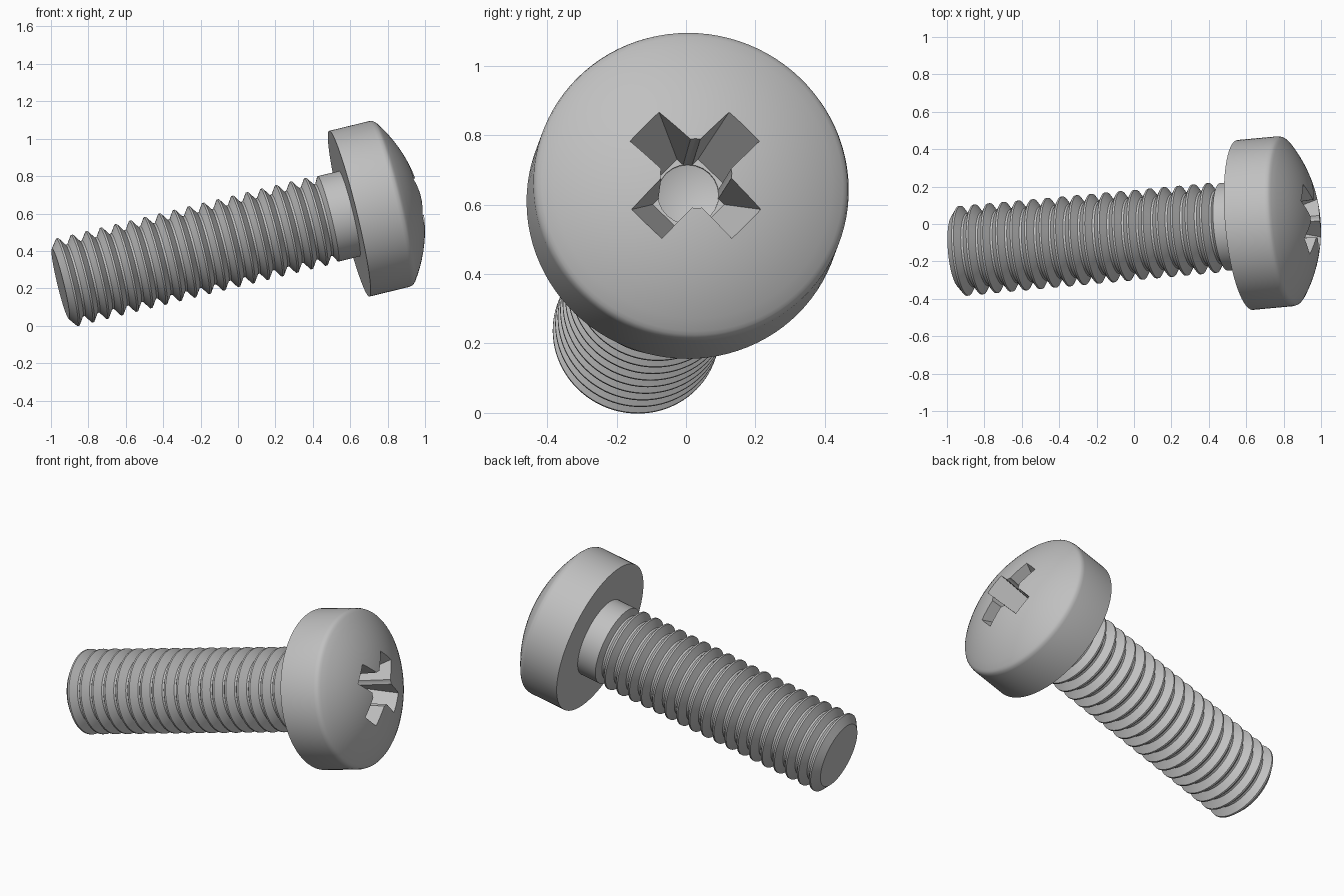
import bpy, bmesh, math
from mathutils import Matrix, Vector

old = bpy.data.objects.get("Cube")
if old:
    bpy.data.objects.remove(old, do_unlink=True)

steel = bpy.data.materials.new("grey steel")
steel.use_nodes = True
GREY = (0.53, 0.53, 0.53, 1)
steel.diffuse_color = GREY
steel.node_tree.nodes["Principled BSDF"].inputs["Base Color"].default_value = GREY

# Screw axis runs from tip to head; local z = 0 is the underside of the head
axis = Vector((1, 0.092, 0.243)).normalized()
side = Vector((-axis.y, axis.x, 0)).normalized()
frame = Matrix((side, axis.cross(side), axis)).transposed().to_4x4()
frame.translation = Vector((0.595, -0.005, 0.599))

HEAD_R, RIM, DOME = 0.456, 0.235, 0.158
CREST, ROOT, PITCH, TURNS, TIP = 0.241, 0.198, 0.0806, 18, -1.595


def make_object(name, bm):
    bmesh.ops.recalc_face_normals(bm, faces=bm.faces)
    mesh = bpy.data.meshes.new(name)
    bm.to_mesh(mesh)
    bm.free()
    mesh.materials.append(steel)
    obj = bpy.data.objects.new(name, mesh)
    bpy.context.collection.objects.link(obj)
    return obj


def lathe(name, profile, steps):
    bm = bmesh.new()
    verts = [bm.verts.new((r, 0, z)) for r, z in profile]
    edges = [bm.edges.new(pair) for pair in zip(verts, verts[1:])]
    bmesh.ops.spin(bm, geom=verts + edges, cent=(0, 0, 0), axis=(0, 0, 1),
                   angle=math.tau, steps=steps)
    bmesh.ops.remove_doubles(bm, verts=bm.verts, dist=1e-5)
    return make_object(name, bm)


# Whole body profile: flat tip, thread rings, plain neck, flat underside, rim
profile = [(0, TIP), (ROOT - 0.004, TIP)]
for i in range(TURNS):
    z = TIP + PITCH / 2 + i * PITCH
    profile += [(CREST, z - 0.005), (CREST, z + 0.005),
                (ROOT, z + PITCH / 2 - 0.006), (ROOT, z + PITCH / 2 + 0.006)]
profile += [(0.235, -0.118), (0.235, 0), (HEAD_R, 0), (HEAD_R, RIM - 0.015),
            (HEAD_R - 0.004, RIM + 0.003), (HEAD_R - 0.011, RIM + 0.012)]

# Spherical dome on the head
base = HEAD_R - 0.02
cap = DOME - 0.02
ball = (cap ** 2 + base ** 2) / (2 * cap)
spread = math.asin(base / ball)
for i in range(13):
    a = spread * (1 - i / 12)
    profile.append((ball * math.sin(a), RIM + DOME - ball + ball * math.cos(a)))
profile[-1] = (0, RIM + DOME)
screw = lathe("screw", profile, 96)

# Cutters for the cross recess: a round pit and two tapered bars
cutters = [lathe("recess_pit", [(0, 0.09), (0.088, 0.125), (0.107, 0.45), (0, 0.45)], 24)]
for turn in (45, 135):
    bm = bmesh.new()
    bmesh.ops.create_cube(bm, size=2)
    for v in bm.verts:
        top = v.co.z > 0
        v.co.x *= 0.245 if top else 0.095
        v.co.y *= 0.064 if top else 0.052
        v.co.z = 0.45 if top else 0.13
    bm.transform(Matrix.Rotation(math.radians(turn), 4, "Z"))
    cutters.append(make_object("recess_bar", bm))

bpy.ops.object.select_all(action="DESELECT")
bpy.context.view_layer.objects.active = screw
screw.select_set(True)
for cutter in cutters:
    cutter.hide_render = True
    mod = screw.modifiers.new("cut", "BOOLEAN")
    mod.operation, mod.solver, mod.object = "DIFFERENCE", "EXACT", cutter
    bpy.ops.object.modifier_apply(modifier=mod.name)
    bpy.data.objects.remove(cutter, do_unlink=True)

# Smooth curved faces, keep creases, then tilt into place
bpy.ops.object.shade_smooth_by_angle(angle=math.radians(28))
screw.data.transform(frame)
